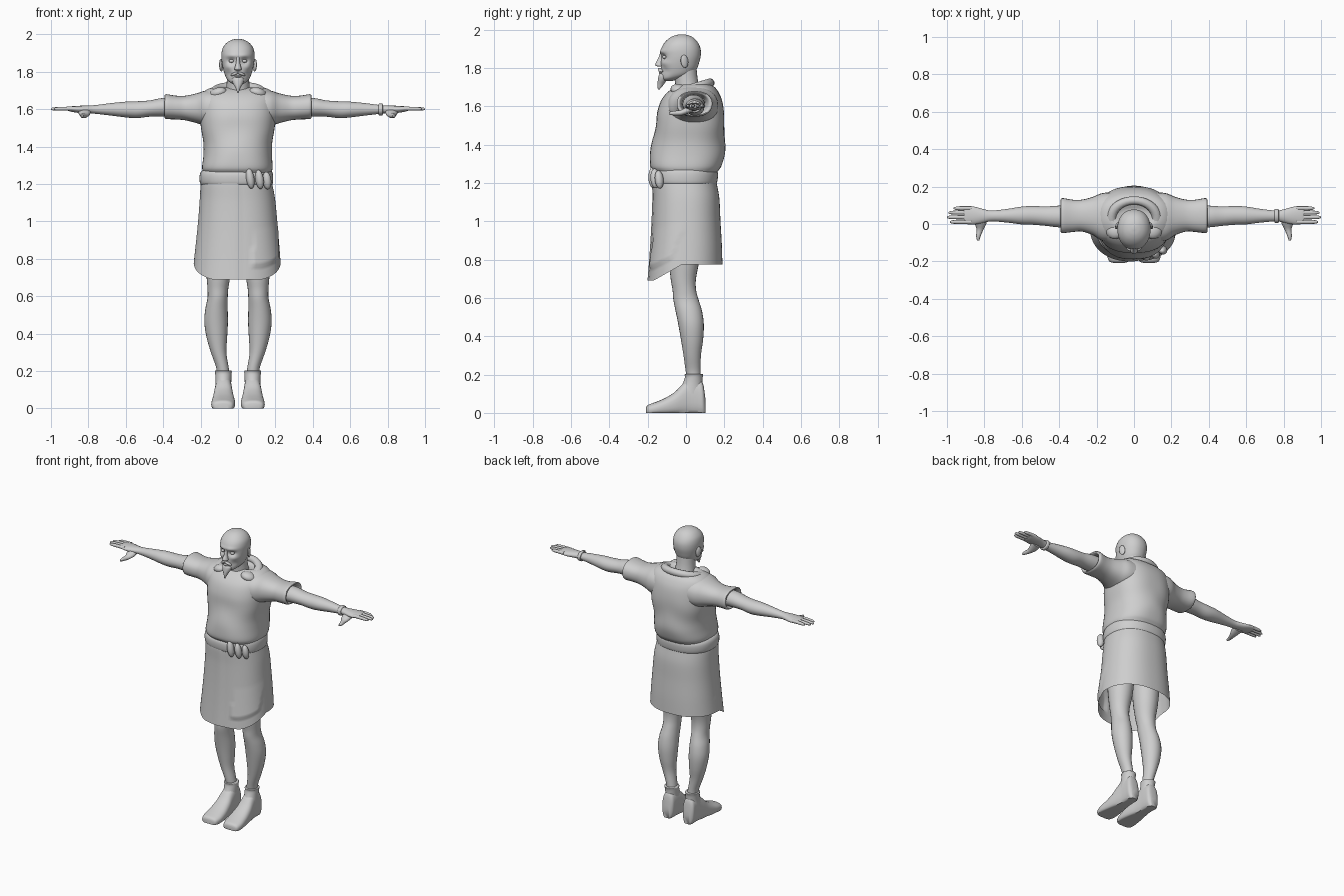
import bpy, math
from math import sin, cos, pi, exp

grey = bpy.data.materials.new("light_grey")
grey.diffuse_color = (0.62, 0.62, 0.62, 1)


def finish(obj, name, mirror=False, angle=50):
    obj.name = name
    obj.data.materials.append(grey)
    bpy.ops.object.select_all(action='DESELECT')
    obj.select_set(True)
    bpy.context.view_layer.objects.active = obj
    bpy.ops.object.shade_smooth_by_angle(angle=math.radians(angle))
    if mirror:
        obj.modifiers.new("mirror", 'MIRROR').use_mirror_merge = False
    return obj


def catmull(p, i, u):
    a, b, c, d = (p[min(max(j, 0), len(p) - 1)] for j in (i - 1, i, i + 1, i + 2))
    return [0.5 * (2*q + (r-o)*u + (2*o-5*q+4*r-s)*u*u + (3*q-o-3*r+s)*u**3)
            for o, q, r, s in zip(a, b, c, d)]


def loft(name, axis, keys, n=24, steps=4, power=2.0, caps=True, mod=None,
         mirror=False, angle=50):
    """Skin of rounded sections; each key is (position, min1, max1, min2, max2)."""
    rows = [catmull(keys, i, k / steps) for i in range(len(keys) - 1) for k in range(steps)]
    rows.append(keys[-1])
    verts, faces = [], []
    for t, a0, a1, b0, b1 in rows:
        for k in range(n):
            c, s = cos(2*pi*k/n), sin(2*pi*k/n)
            a = (a0+a1)/2 + (a1-a0)/2 * math.copysign(abs(c)**(2/power), c)
            b = (b0+b1)/2 + (b1-b0)/2 * math.copysign(abs(s)**(2/power), s)
            v = {'x': (t, a, b), 'y': (a, t, b), 'z': (a, b, t)}[axis]
            verts.append(mod(*v) if mod else v)
    for r in range(len(rows) - 1):
        for k in range(n):
            q = (k + 1) % n
            faces.append((r*n+k, r*n+q, (r+1)*n+q, (r+1)*n+k))
    if caps:
        faces += [tuple(reversed(range(n))), tuple(range((len(rows)-1)*n, len(rows)*n))]
    if (axis == 'y') != (keys[-1][0] < keys[0][0]):
        faces = [tuple(reversed(f)) for f in faces]
    me = bpy.data.meshes.new(name)
    me.from_pydata(verts, [], faces)
    obj = bpy.data.objects.new(name, me)
    bpy.context.collection.objects.link(obj)
    return finish(obj, name, mirror, angle)


def ball(name, loc, size, rot=(0, 0, 0), mirror=False):
    bpy.ops.mesh.primitive_uv_sphere_add(segments=16, ring_count=10, location=loc,
                                         rotation=rot, scale=size)
    bpy.ops.object.transform_apply(location=True, rotation=True, scale=True)
    return finish(bpy.context.object, name, mirror)


def bump(d, w):
    return exp(-(d / w) ** 2)


# --- tunic body, with soft diagonal folds on the chest ---
def folds(x, y, z):
    w = bump(z - 1.42, 0.13) * 0.005
    return (x, y + w * sin(22*z + 14*abs(x)) * (1 if y < 0 else -1), z)


loft("tunic_body", 'z', [
    (1.24, -.175, .17, -.155, .15), (1.265, -.185, .18, -.175, .17), (1.29, -.192, .185, -.187, .185),
    (1.35, -.185, .182, -.184, .199), (1.42, -.185, .183, -.176, .203), (1.50, -.198, .196, -.16, .203),
    (1.57, -.205, .203, -.15, .198), (1.63, -.205, .203, -.13, .188), (1.67, -.20, .20, -.10, .172),
    (1.70, -.175, .175, -.06, .15), (1.715, -.13, .13, -.02, .12), (1.70, -.07, .07, .0, .08)],
    n=48, power=2.4, mod=folds)
loft("sleeve", 'x', [
    (.10, -.10, .17, 1.50, 1.705), (.17, -.09, .165, 1.51, 1.70), (.22, -.06, .145, 1.525, 1.685),
    (.28, -.04, .13, 1.54, 1.672), (.33, -.043, .13, 1.545, 1.672), (.385, -.048, .138, 1.548, 1.68),
    (.386, -.03, .118, 1.56, 1.668), (.33, -.02, .10, 1.57, 1.655)],
    n=28, power=2.3, caps=False, mirror=True, angle=40)


# collar roll, lower at the front, with loose folds beside the neck
bpy.ops.mesh.primitive_torus_add(major_radius=.105, minor_radius=.024, major_segments=36,
                                 minor_segments=10, location=(0, .03, 1.695), rotation=(.28, 0, 0))
bpy.context.object.scale = (1.15, .95, 1)
bpy.ops.object.transform_apply(location=True, rotation=True, scale=True)
finish(bpy.context.object, "collar")
ball("collar_fold", (.105, -.035, 1.685), (.05, .045, .03), (0, .3, .6), mirror=True)


# --- skirt: dipping front hem, wrap edge in the middle, folded flap on one side ---
def wrap(x, y, z):
    front = max(0, min(1, (-y - .02) / .15))
    low = max(0, (1.2 - z) / .425)
    push = .004 * (x < 0) * (y < 0)
    if y < 0 and .08 < x < .215 and .83 < z < 1.0:
        push += .011 * (1.0 - z) / .17
    return (x * (1 + 2*push), y - push, z - .085 * low * front)


loft("skirt", 'z', [
    (1.23, -.185, .175, -.165, .155), (1.20, -.197, .183, -.172, .160), (1.12, -.203, .198, -.172, .174),
    (1.0, -.212, .21, -.178, .18), (.88, -.224, .22, -.187, .187), (.775, -.235, .228, -.197, .19)],
    n=96, steps=9, power=2.3, caps=False, mod=wrap, angle=60)

# --- rolled belt and knot ---
loft("belt", 'z', [
    (1.19, -.18, .17, -.155, .145), (1.198, -.20, .184, -.174, .16), (1.225, -.206, .188, -.18, .166),
    (1.255, -.203, .186, -.178, .166), (1.272, -.19, .178, -.165, .155), (1.275, -.17, .16, -.15, .14)],
    n=48, power=2.3)
for i, (x, y) in enumerate([(.065, -.172), (.115, -.162), (.155, -.14)]):
    ball("belt_knot_%d" % i, (x, y, 1.23 - .006*i), (.022, .024, .056 - .004*i), (0, -.15, .4*i))


# --- head with hollow eye sockets and a brow ridge ---
def face(x, y, z):
    if y < -.03:
        ax = abs(x)
        y += .018 * bump(ax - .036, .02) * bump(z - 1.857, .016)
        y -= .007 * bump(ax - .03, .035) * bump(z - 1.886, .012)
        y -= .006 * bump(ax - .055, .02) * bump(z - 1.825, .015)
        y += .007 * bump(ax - .05, .018) * bump(z - 1.785, .02)
    return (x, y, z)


loft("head", 'z', [
    (1.733, -.022, .022, -.118, -.07), (1.745, -.045, .045, -.128, -.03), (1.765, -.062, .062, -.131, .03),
    (1.795, -.074, .074, -.131, .056), (1.83, -.083, .083, -.131, .069), (1.865, -.088, .088, -.131, .077),
    (1.90, -.088, .088, -.129, .076), (1.93, -.08, .08, -.114, .064), (1.955, -.06, .06, -.089, .043),
    (1.97, -.034, .034, -.06, .016), (1.976, -.008, .008, -.03, -.012)],
    n=56, steps=6, power=2.15, mod=face)
loft("neck", 'z', [(1.64, -.075, .075, -.06, .09), (1.70, -.064, .064, -.055, .07),
                   (1.75, -.06, .06, -.06, .06), (1.80, -.06, .06, -.06, .055)])
loft("nose", 'z', [(1.807, -.012, .012, -.145, -.12), (1.813, -.02, .02, -.160, -.115),
                   (1.825, -.017, .017, -.159, -.115), (1.85, -.01, .01, -.146, -.11),
                   (1.885, -.01, .01, -.133, -.11)], n=14)
loft("beard", 'z', [(1.687, -.003, .003, -.147, -.139), (1.715, -.014, .014, -.149, -.115),
                    (1.738, -.027, .027, -.147, -.10), (1.76, -.033, .033, -.143, -.09),
                    (1.772, -.024, .024, -.136, -.09)], n=18)
ball("lower_lip", (0, -.132, 1.775), (.02, .010, .006))
ball("moustache", (.018, -.133, 1.789), (.024, .013, .008), (0, .38, .25), mirror=True)
ball("eye", (.035, -.112, 1.857), (.014, .012, .009), mirror=True)
ball("ear", (.09, -.008, 1.835), (.009, .021, .034), (.15, 0, .35), mirror=True)

# --- bare arms and hands ---
loft("arm", 'x', [
    (.30, -.02, .10, 1.56, 1.66), (.40, -.018, .098, 1.56, 1.66), (.47, -.01, .094, 1.56, 1.647),
    (.54, -.004, .096, 1.552, 1.642), (.60, -.002, .093, 1.556, 1.64), (.68, .008, .08, 1.566, 1.632),
    (.76, .014, .072, 1.575, 1.622), (.80, .008, .078, 1.578, 1.62), (.85, -.002, .092, 1.58, 1.618),
    (.895, -.001, .096, 1.587, 1.615), (.91, .004, .092, 1.592, 1.612)], mirror=True)
for name, y, tip in [("index_finger", .011, .985), ("middle_finger", .036, 1.0),
                     ("ring_finger", .061, .992), ("little_finger", .084, .965)]:
    loft(name, 'x', [(.87, y-.011, y+.011, 1.592, 1.614), (.93, y-.011, y+.011, 1.592, 1.613),
                     (tip-.015, y-.009, y+.009, 1.593, 1.61), (tip, y-.003, y+.003, 1.597, 1.604)],
         n=10, mirror=True)
loft("thumb", 'y', [
    (.035, .785, .86, 1.57, 1.61), (.0, .79, .85, 1.558, 1.595), (-.03, .805, .842, 1.552, 1.58),
    (-.065, .82, .844, 1.553, 1.576), (-.088, .827, .839, 1.558, 1.57)], n=12, mirror=True)
# cuff on one wrist
loft("wrist_cuff", 'x', [(.752, .008, .079, 1.568, 1.628), (.756, .006, .081, 1.566, 1.63),
                         (.77, .006, .081, 1.566, 1.63), (.774, .01, .076, 1.572, 1.625)])

# --- legs ---
loft("leg", 'z', [
    (.17, .042, .112, .005, .078), (.22, .05, .117, -.002, .076), (.30, .062, .145, -.013, .078),
    (.38, .058, .168, -.026, .089), (.46, .054, .18, -.04, .093), (.53, .055, .175, -.054, .084),
    (.59, .055, .163, -.066, .066), (.64, .052, .163, -.07, .053), (.70, .042, .168, -.08, .052),
    (.80, .025, .18, -.09, .07), (.95, .012, .19, -.10, .085)], mirror=True)


# --- flat-soled shoes with an ankle band ---
def sole(x, y, z):
    return (x, y, max(z, 0))


loft("shoe", 'y', [
    (-.208, .05, .11, -.012, .028), (-.198, .028, .134, -.015, .042), (-.16, .016, .143, -.015, .056),
    (-.11, .016, .14, -.015, .077), (-.06, .022, .134, -.015, .108), (-.02, .028, .128, -.015, .148),
    (.02, .032, .122, -.015, .178), (.06, .034, .12, -.015, .178), (.088, .038, .118, -.015, .155),
    (.102, .055, .10, -.012, .07)], n=28, power=2.5, mod=sole, mirror=True)
loft("ankle_band", 'z', [
    (.10, .036, .122, -.045, .09), (.15, .036, .12, -.018, .086), (.185, .034, .122, -.006, .087),
    (.20, .034, .124, -.007, .09), (.203, .045, .115, .004, .08)], mirror=True)
